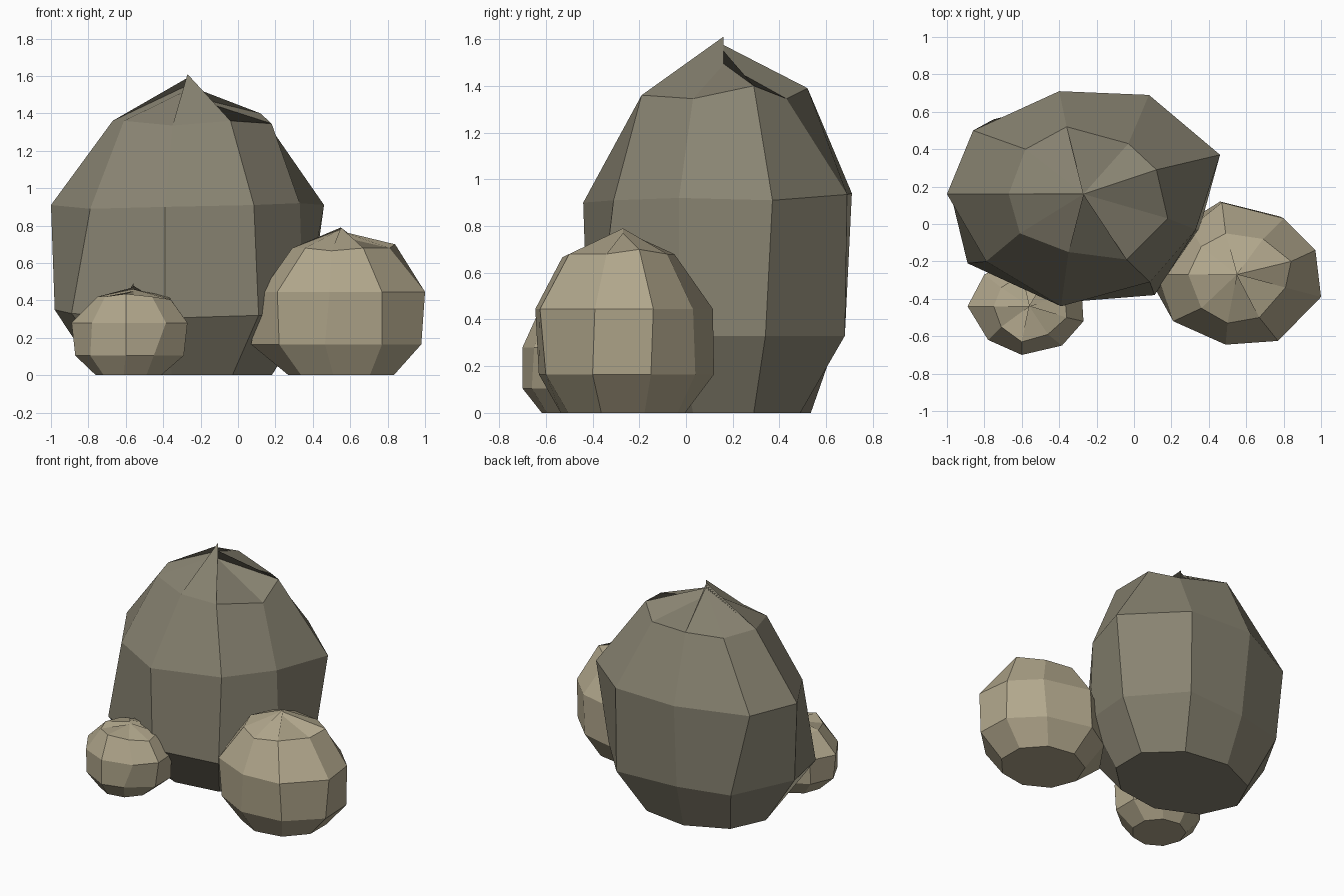
import bpy, bmesh, math

def material(name, color):
    m = bpy.data.materials.new(name)
    m.diffuse_color = (*color, 1)
    return m

def oval(cx, cy, rx, ry):
    """Nine-sided footprint, first corner at 20 degrees."""
    return [(cx + rx * math.cos(math.radians(20 + 40 * i)),
             cy + ry * math.sin(math.radians(20 + 40 * i))) for i in range(9)]

def rock(name, mat, rings, peak, peak_heights):
    """Stack nine-sided rings; the ragged peak has one height per column."""
    bm = bmesh.new()
    rows = [[bm.verts.new((p[0], p[1], p[2] if len(p) > 2 else z)) for p in pts]
            for z, pts in rings]
    rows.append([bm.verts.new((*peak, z)) for z in peak_heights])
    bm.faces.new(rows[0][::-1])
    for a, b in zip(rows, rows[1:]):
        for i in range(9):
            j = (i + 1) % 9
            bm.faces.new((a[i], a[j], b[j], b[i]))
    me = bpy.data.meshes.new(name)
    bm.to_mesh(me)
    bm.free()
    me.materials.append(mat)
    ob = bpy.data.objects.new(name, me)
    bpy.context.collection.objects.link(ob)

dark = material("dark grey stone", (0.25, 0.23, 0.168))
light = material("light tan stone", (0.44, 0.385, 0.262))

# Tall boulder
rock("large_boulder", dark, [
    (0, oval(-.27, .16, .48, .38)),
    (.33, [(.38, .34), (.08, .68), (-.38, .65), (-.75, .56), (-.98, .16, .35),
           (-.89, -.21), (-.39, -.42, .305), (.11, -.38, .32), (.35, -.03)]),
    (.91, [(.46, .37), (.08, .69, .935), (-.40, .71, .94), (-.86, .50), (-1, .16),
           (-.79, -.20, .89), (-.39, -.44, .90), (.085, -.31), (.33, -.03, .92)]),
    (1.36, [(.12, .29, 1.40), (-.03, .43, 1.345), (-.36, .52, 1.39), (-.58, .40),
            (-.67, .16), (-.61, -.05), (-.35, -.15, 1.335), (-.04, -.19),
            (.18, .03, 1.345)]),
], (-.27, .16), (1.55, 1.495, 1.575, 1.55, 1.59, 1.525, 1.61, 1.61, 1.49))

# Medium boulder, front right
rock("medium_boulder", light, [
    (0, oval(.56, -.27, .29, .27)),
    (.165, [(.97, -.15), (.78, .04), (.46, .12), (.25, -.01), (.07, -.27),
            (.22, -.50), (.465, -.63), (.77, -.60), (.98, -.40)]),
    (.445, [(.97, -.14), (.80, .03), (.47, .115), (.30, -.02), (.125, -.27),
            (.21, -.52), (.49, -.645), (.77, -.625), (1, -.39)]),
    (.68, [(.84, -.20, .70), (.69, -.08), (.49, -.05), (.36, -.12), (.29, -.27),
           (.36, -.45), (.50, -.53, .665), (.67, -.50), (.81, -.34)]),
], (.55, -.27), (.77, .79, .78, .76, .79, .78, .79, .79, .74))

# Small boulder, front left
rock("small_boulder", light, [
    (0, oval(-.58, -.44, .18, .18)),
    (.105, [(-.29, -.35), (-.43, -.22), (-.62, -.19), (-.80, -.28), (-.87, -.44),
            (-.79, -.60), (-.60, -.70), (-.45, -.66), (-.29, -.53)]),
    (.28, [(-.28, -.36), (-.42, -.22), (-.62, -.19), (-.80, -.27), (-.89, -.44),
           (-.78, -.62), (-.60, -.70), (-.385, -.65), (-.27, -.52)]),
    (.42, [(-.37, -.38), (-.47, -.29), (-.60, -.27), (-.71, -.34), (-.75, -.44),
           (-.71, -.55), (-.60, -.63, .435), (-.46, -.59), (-.36, -.50, .405)]),
], (-.56, -.44), (.45, .48, .49, .46, .47, .44, .45, .43, .46))
